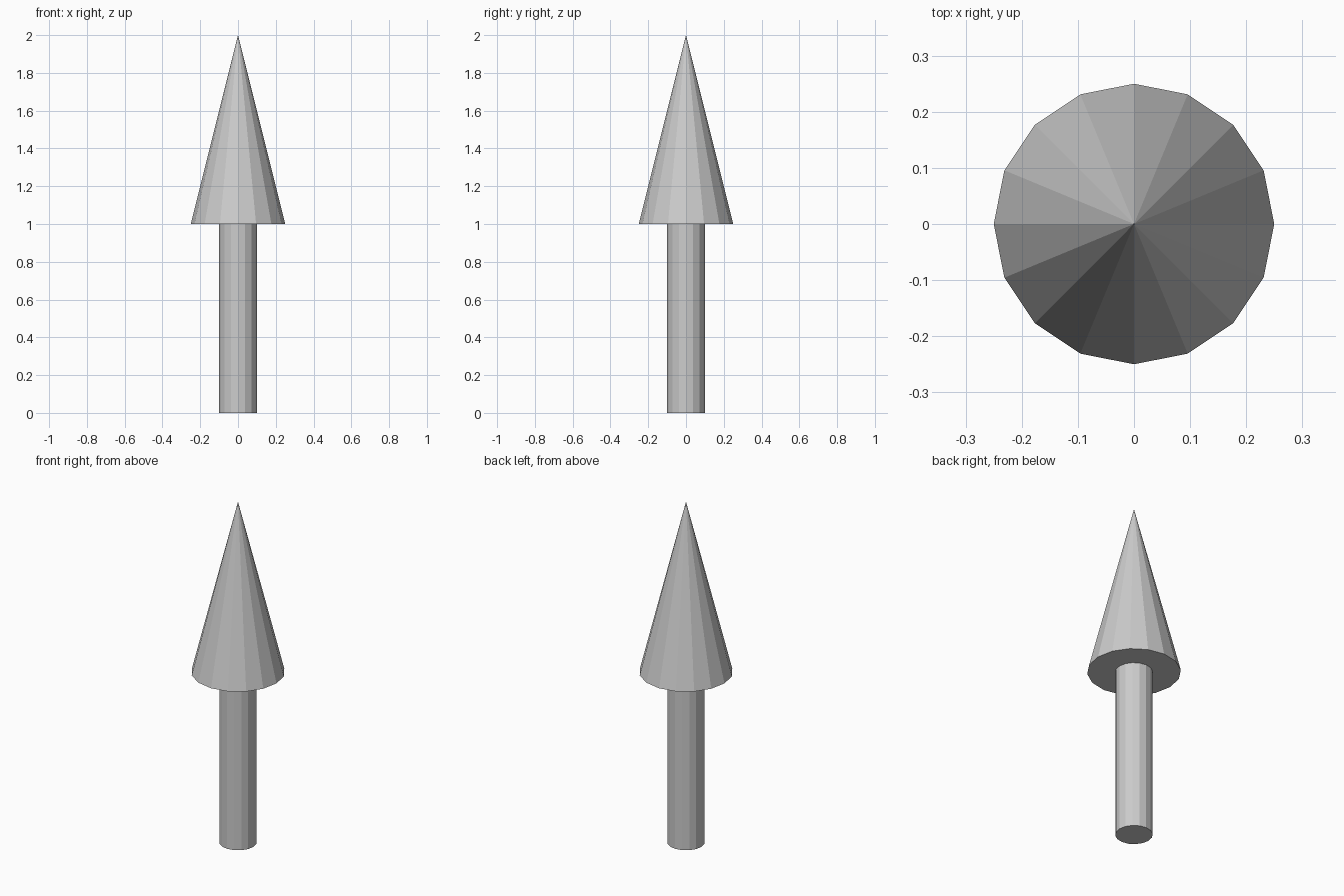
import bpy

if "Cube" in bpy.data.objects:
    bpy.data.objects.remove(bpy.data.objects["Cube"])

SIDES = 16


def add_part(name, r_bottom, r_top, z_bottom, z_top):
    """Flat-shaded, capped cone or cylinder standing on the z axis."""
    bpy.ops.mesh.primitive_cone_add(
        vertices=SIDES, radius1=r_bottom, radius2=r_top,
        depth=z_top - z_bottom, location=(0, 0, (z_bottom + z_top) / 2))
    part = bpy.context.object
    part.name = name
    return part


# Straight round shaft
add_part("shaft", 0.1, 0.1, 0.0, 1.0)

# Pointed head
add_part("arrow_head", 0.25, 0.0, 1.0, 2.0)
